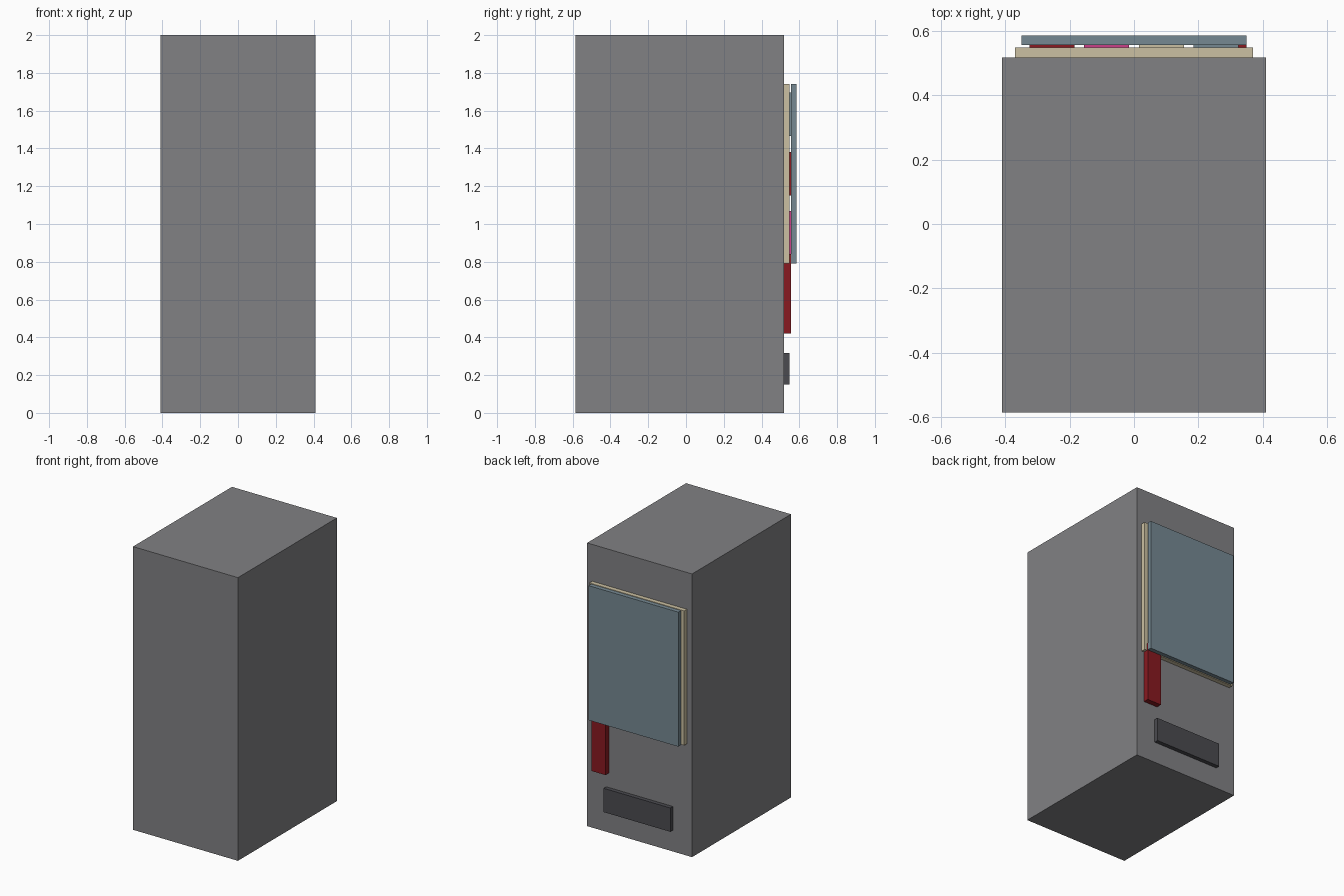
import bpy

if "Cube" in bpy.data.objects:
    bpy.data.objects.remove(bpy.data.objects["Cube"])


def material(name, color):
    m = bpy.data.materials.new(name)
    m.diffuse_color = (*color, 1)
    m.use_nodes = True
    m.node_tree.nodes["Principled BSDF"].inputs["Base Color"].default_value = m.diffuse_color
    return m


def box(name, x, y, z, mat):
    """Box spanning the given (min, max) ranges."""
    bpy.ops.mesh.primitive_cube_add(size=1, location=[sum(r) / 2 for r in (x, y, z)])
    ob = bpy.context.object
    ob.name = name
    ob.scale = [r[1] - r[0] for r in (x, y, z)]
    bpy.ops.object.transform_apply(location=False, rotation=False, scale=True)
    ob.data.materials.append(mat)
    return ob


grey = material("cabinet_grey", (0.22, 0.22, 0.23))
dark = material("dark_grey", (0.07, 0.07, 0.08))
cream = material("cream", (0.6, 0.53, 0.36))
glass = material("window_blue", (0.18, 0.25, 0.29))
red = material("red", (0.25, 0.01, 0.015))
pink = material("pink", (0.6, 0.05, 0.25))

FACE = 0.518  # machine's face, towards +y

# Cabinet, display backing and window
box("cabinet", (-0.41, 0.41), (-0.586, FACE), (0, 2), grey)
box("display_panel", (-0.37, 0.37), (FACE, 0.549), (0.79, 1.74), cream)
box("display_window", (-0.35, 0.35), (0.556, 0.586), (0.79, 1.74), glass)

# Three shelves of four products between backing and window
colors = [red, pink, cream, glass]
for row in range(3):
    for col in range(4):
        x = -0.255 + 0.17 * col
        z = 1.58 - 0.313 * row
        box(f"product_{row}_{col}", (x - 0.07, x + 0.07), (0.549, 0.556),
            (z - 0.115, z + 0.115), colors[(col + row) % 4])

# Coin unit and pickup flap
box("coin_unit", (0.24, 0.35), (FACE, 0.556), (0.42, 0.84), red)
box("pickup_flap", (-0.26, 0.26), (FACE, 0.547), (0.15, 0.318), dark)
